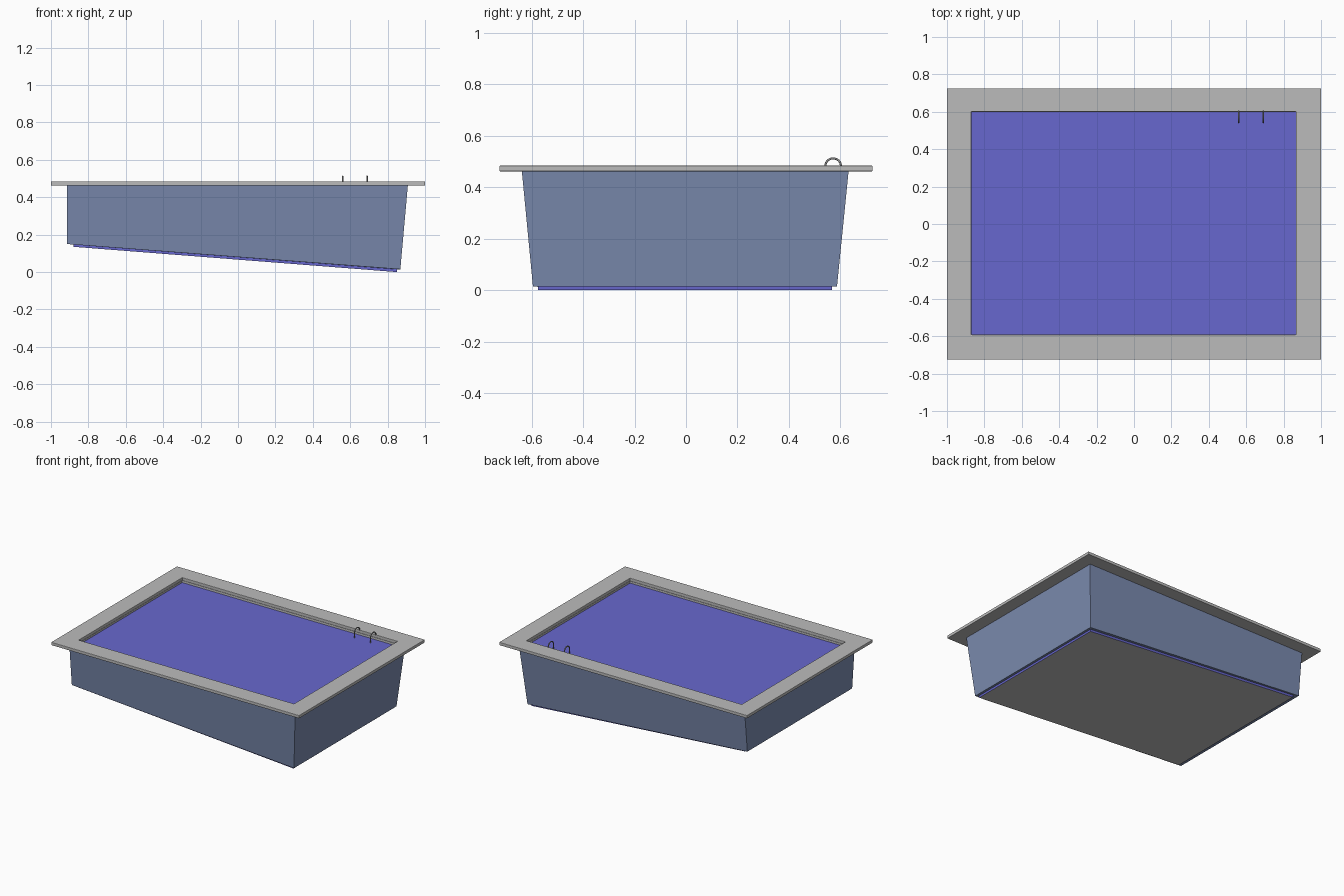
import bpy, bmesh, math

cube = bpy.data.objects.get("Cube")
if cube:
    bpy.data.objects.remove(cube, do_unlink=True)


def material(name, rgb):
    m = bpy.data.materials.new(name)
    m.use_nodes = True
    m.diffuse_color = (*rgb, 1)
    m.node_tree.nodes["Principled BSDF"].inputs["Base Color"].default_value = (*rgb, 1)
    return m


stone = material("stone grey", (0.5, 0.5, 0.5))
water_blue = material("water blue", (0.137, 0.137, 0.62))
shell_blue = material("shell slate blue", (0.198, 0.258, 0.43))
metal = material("rail grey", (0.3, 0.3, 0.3))


def rect(x0, x1, y0, y1, z_left, z_right, flare=0.0):
    """Four corners; the right end can sit lower and narrower than the left."""
    return [(x0, y0 - flare, z_left), (x1, y0, z_right),
            (x1, y1, z_right), (x0, y1 + flare, z_left)]


def loft(name, loops, mats, caps=False, closed=False):
    """Join successive rectangles with quads, then cap or close the strip."""
    bm = bmesh.new()
    rings = [[bm.verts.new(p) for p in loop] for loop in loops]
    pairs = list(zip(rings, rings[1:]))
    if closed:
        pairs.append((rings[-1], rings[0]))
    for a, b in pairs:
        for i in range(4):
            j = (i + 1) % 4
            bm.faces.new((a[i], b[i], b[j], a[j]))
    if caps:
        bm.faces.new(rings[0])
        bm.faces.new(list(reversed(rings[-1])))
    bmesh.ops.recalc_face_normals(bm, faces=bm.faces)
    mesh = bpy.data.meshes.new(name)
    bm.to_mesh(mesh)
    bm.free()
    for m in mats:
        mesh.materials.append(m)
    ob = bpy.data.objects.new(name, mesh)
    bpy.context.collection.objects.link(ob)
    return ob


DECK_TOP, DECK_LOW, WATER_Z = 0.484, 0.462, 0.448
outer = (-1, 1, -0.725, 0.725)
opening = (-0.87, 0.866, -0.592, 0.6)

# Flat paved surround with a rectangular opening
deck = loft("deck", [rect(*outer, DECK_TOP, DECK_TOP), rect(*outer, DECK_LOW, DECK_LOW),
                     rect(*opening, DECK_LOW, DECK_LOW), rect(*opening, DECK_TOP, DECK_TOP)],
            [stone], closed=True)
bevel = deck.modifiers.new("soft edge", 'BEVEL')
bevel.width = 0.003
bevel.segments = 2

# Tapered basin with a sloping underside; its inner faces are stone
inner_low = (-0.88, 0.85, -0.575, 0.567)
shell = loft("basin_shell", [
    rect(-0.915, 0.908, -0.638, 0.632, DECK_LOW, DECK_LOW),
    rect(-0.915, 0.868, -0.595, 0.587, 0.15, 0.015, 0.013),
    rect(*inner_low, 0.15, 0.015, 0.013),
    rect(*opening, DECK_LOW, DECK_LOW)], [shell_blue, stone], closed=True)
for face in shell.data.polygons:
    if face.index >= 8:
        face.material_index = 1

# Water body showing as a thin band below the basin, on a stone floor
water = loft("water", [rect(*opening, WATER_Z, WATER_Z),
                       rect(*inner_low, 0.135, 0.0, 0.013)],
             [water_blue, stone], caps=True)
for face in water.data.polygons:
    if face.normal.z < -0.9:
        face.material_index = 1

# Pair of hooked hand rails running from the deck into the water
for side, x in (("right", 0.56), ("left", 0.69)):
    curve = bpy.data.curves.new("hand_rail_" + side, 'CURVE')
    curve.dimensions = '3D'
    curve.bevel_depth = 0.004
    curve.bevel_resolution = 2
    curve.use_fill_caps = True
    path = [(x, 0.602, DECK_TOP - 0.004)]
    for k in range(13):
        a = math.pi * k / 12
        path.append((x, 0.572 + 0.03 * math.cos(a), 0.484 + 0.028 * math.sin(a)))
    path.append((x, 0.542, WATER_Z - 0.02))
    spline = curve.splines.new('POLY')
    spline.points.add(len(path) - 1)
    for point, co in zip(spline.points, path):
        point.co = (*co, 1)
    curve.materials.append(metal)
    bpy.context.collection.objects.link(bpy.data.objects.new("hand_rail_" + side, curve))
